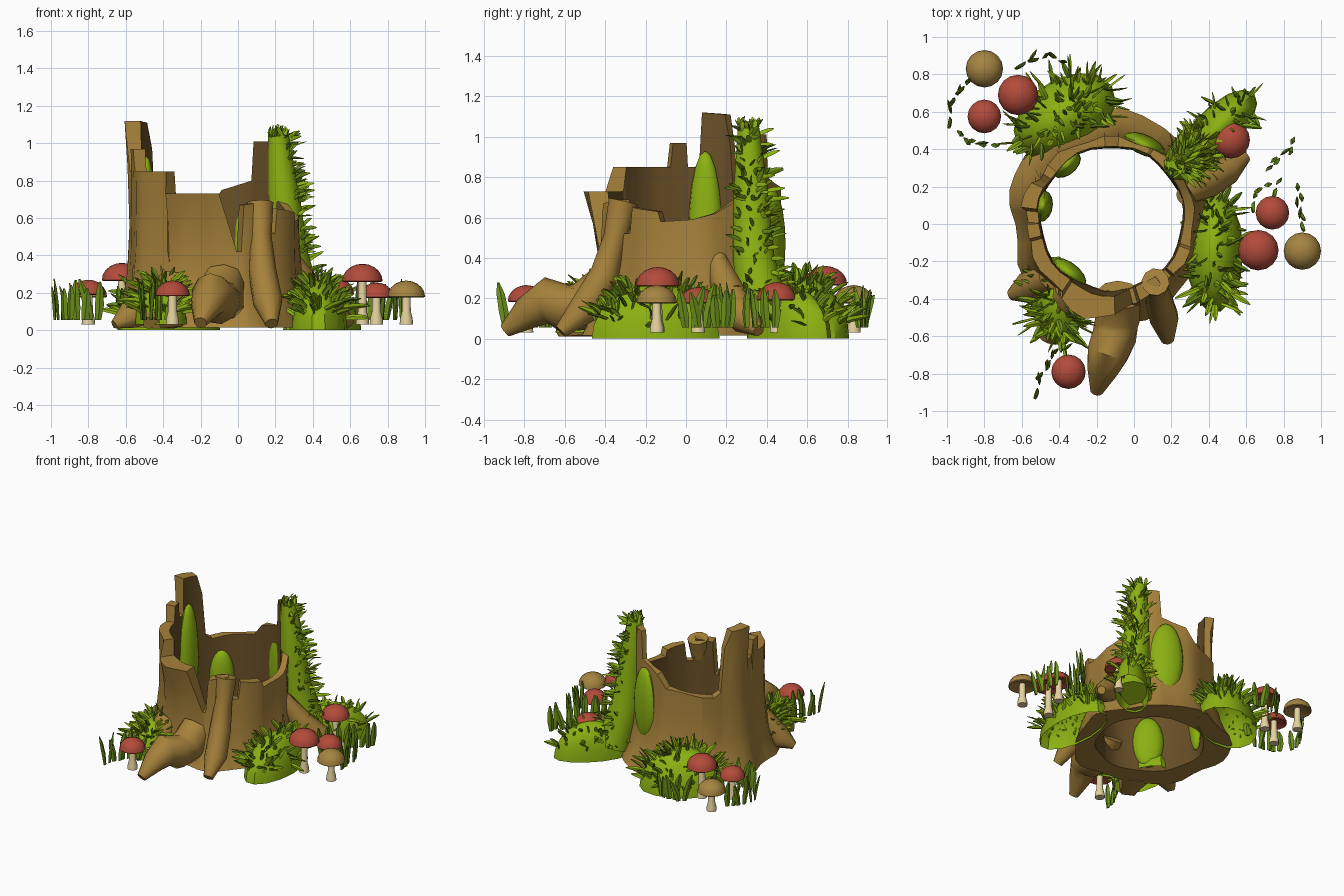
import bpy, bmesh, math, random
from mathutils import Vector, Matrix

if "Cube" in bpy.data.objects:
    bpy.data.objects.remove(bpy.data.objects["Cube"])

random.seed(4)
V = Vector
CX, CY = -0.12, 0.03


def material(name, col):
    m = bpy.data.materials.new(name)
    m.diffuse_color = (*col, 1)
    m.use_nodes = True
    m.node_tree.nodes["Principled BSDF"].inputs["Base Color"].default_value = m.diffuse_color
    return m


BARK = material("bark brown", (0.38, 0.22, 0.043))
DARK = material("inner wood brown", (0.14, 0.078, 0.02))
MOSS = material("moss green", (0.26, 0.44, 0.006))
GRASS = material("grass green", (0.15, 0.28, 0.010))
RED = material("cap red", (0.45, 0.07, 0.042))
TAN = material("cap tan", (0.38, 0.23, 0.053))
CREAM = material("stem cream", (0.79, 0.65, 0.35))


def finish(bm, name, mats, angle=35):
    bmesh.ops.recalc_face_normals(bm, faces=bm.faces[:])
    me = bpy.data.meshes.new(name)
    bm.to_mesh(me)
    bm.free()
    for m in mats:
        me.materials.append(m)
    ob = bpy.data.objects.new(name, me)
    bpy.context.collection.objects.link(ob)
    bpy.ops.object.select_all(action='DESELECT')
    bpy.context.view_layer.objects.active = ob
    ob.select_set(True)
    bpy.ops.object.shade_smooth_by_angle(angle=math.radians(angle))
    return ob


def skin(bm, rings, mat=0, bottom=True):
    """Join rings of points into a capped tube."""
    vs = [[bm.verts.new(p) for p in r] for r in rings]
    n = len(vs[0])
    fs = [bm.faces.new((a[i], a[(i + 1) % n], b[(i + 1) % n], b[i]))
          for a, b in zip(vs, vs[1:]) for i in range(n)]
    fs.append(bm.faces.new(vs[-1]))
    if bottom:
        fs.append(bm.faces.new(vs[0][::-1]))
    for f in fs:
        f.material_index = mat


def tube(bm, pts, radii, sides=9, floor=0.01):
    pts = [V(p) for p in pts]
    rings = []
    for i, (p, r) in enumerate(zip(pts, radii)):
        t = (pts[min(i + 1, len(pts) - 1)] - pts[max(i - 1, 0)]).normalized()
        u = t.cross(V((1, 0.2, 0.1))).normalized()
        w = t.cross(u)
        ring = [p + r * (u * math.cos(k * math.tau / sides) + w * math.sin(k * math.tau / sides))
                for k in range(sides)]
        rings.append([V((q.x, q.y, max(q.z, floor))) for q in ring])
    skin(bm, rings)


def blade(bm, base, d, bend, length, width, side, mat=0):
    d, side = d.normalized(), side.normalized()
    n = d.cross(side).normalized()
    rings = []
    for s, w in ((0, 0.7), (0.35, 1), (0.75, 0.85), (1, 0.25)):
        p = base + d * length * s + bend * s * s
        rings.append([p + side * w * width / 2, p + n * w * width * 0.2,
                      p - side * w * width / 2, p - n * w * width * 0.2])
    skin(bm, rings, mat)


# Hollow stump wall: angle, top height, outward lip
PROFILE = [(-88, .73, .07), (-76, .42, .0), (-73, .42, .0), (-71, .67, .0), (-53, .69, .0),
           (-51, .52, .0), (-44, .52, .0), (-42, .65, .0), (-22, .63, .01), (-20, .58, .01),
           (0, .59, .0), (15, .62, .0), (32, .69, .02), (40, .68, .02), (41, 1.01, .0),
           (59, 1.01, .0), (61, .80, .0), (85, .75, .0), (95, .66, .0), (140, .61, .0),
           (147, .64, .0), (151, .97, .0), (156, 1.11, .03), (173, 1.12, .03), (175, .85, .0), (183, .85, .0),
           (184, .97, .01), (194, .97, .01), (196, .85, .0), (236, .85, .02), (238, .73, .05),
           (255, .73, .09), (272, .73, .07)]
cols = []
for (a, h, l), (a2, h2, l2) in zip(PROFILE, PROFILE[1:]):
    n = max(1, math.ceil((a2 - a) / 13))
    cols += [(a + (a2 - a) * k / n, h + (h2 - h) * k / n, l + (l2 - l) * k / n) for k in range(n)]

bm = bmesh.new()
grid = []
for a, h, lip in cols:
    t = math.radians(a)
    c, s = math.cos(t), math.sin(t)
    mid = 0.443 + 0.012 * (-s) - 0.008 * c + 0.012 * math.sin(9 * t)
    flare = 0.10 + 0.05 * max(0, s) + 0.025 * math.sin(5 * t + 1)
    ring = []
    for k in (0, .12, .27, .5, .78, 1):
        z = max(0.015, h * k)
        r = mid + flare * math.exp(-z / 0.17) + lip * max(0, k - .6) / .4
        ring.append(V((CX + r * c, CY + r * s, z)))
    for k in (1, .5, 0):
        r = 0.38 + 0.01 * k + lip * 0.3 * (k == 1) + 0.006 * math.sin(7 * t)
        ring.append(V((CX + r * c, CY + r * s, max(0.015, h * k))))
    grid.append([bm.verts.new(p) for p in ring])
for i in range(len(grid)):
    a, b = grid[i], grid[(i + 1) % len(grid)]
    for k in range(9):
        f = bm.faces.new((a[k], b[k], b[(k + 1) % 9], a[(k + 1) % 9]))
        f.material_index = 1 if k in (6, 7) else 0
finish(bm, "stump_wall", [BARK, DARK], 28)

# Roots
ROOTS = [([(-.08, -.38, .26), (-.09, -.5, .16), (-.105, -.6, .15), (-.14, -.69, .19), (-.17, -.78, .13),
           (-.2, -.895, .04)], [.12, .125, .12, .115, .085, .035]),
         ([(.115, -.31, .68), (.12, -.35, .5), (.13, -.4, .32), (.16, -.5, .15), (.18, -.62, .035)],
          [.075, .06, .075, .08, .035]),
         ([(.27, .15, .4), (.38, .22, .2), (.5, .29, .1), (.6, .36, .04)], [.05, .09, .08, .03]),
         ([(-.33, -.35, .25), (-.4, -.48, .08), (-.46, -.62, .025)], [.1, .12, .05]),
         ([(-.45, -.28, .25), (-.56, -.34, .08), (-.66, -.38, .025)], [.07, .09, .03])]
bm = bmesh.new()
for p, r in ROOTS:
    tube(bm, p, r, 10)
finish(bm, "roots", [BARK], 42)


# Moss mounds with tufts
def add_tufts(bm, spots, length, width):
    for p, n in spots:
        d = (n * .8 + V((random.uniform(-.6, .6), random.uniform(-.6, .6), random.uniform(0, .9)))).normalized()
        side = d.cross(V((random.uniform(-1, 1), random.uniform(-1, 1), .3)))
        L = length * random.uniform(.6, 1.25)
        blade(bm, p - n * 0.01, d, V((n.x, n.y, -.5)) * L * .3, L, width, side,
              0 if random.random() < .65 else 1)


def mound(name, x, y, rx, ry, h, rot, count, length=.1, base=0):
    bm = bmesh.new()
    R = Matrix.Rotation(math.radians(rot), 3, 'Z')
    rings = []
    for e in (0, 15, 32, 50, 68, 84):
        ce, se = math.cos(math.radians(e)), math.sin(math.radians(e))
        rings.append([V((x, y, base + h * se)) + R @ V((rx * ce * math.cos(k * math.tau / 14),
                      ry * ce * math.sin(k * math.tau / 14), 0)) for k in range(14)])
    skin(bm, rings, 0, False)
    spots = []
    while len(spots) < count:
        e, a = math.asin(random.uniform(.25, 1)), random.uniform(0, math.tau)
        u = V((math.cos(e) * math.cos(a), math.cos(e) * math.sin(a), math.sin(e)))
        p = V((x, y, base)) + R @ V((u.x * rx, u.y * ry, u.z * h))
        if math.hypot(p.x - CX, p.y - CY) > .46:
            spots.append((p, (R @ V((u.x / rx, u.y / ry, u.z / h))).normalized()))
    add_tufts(bm, spots, length, .032)
    finish(bm, name, [MOSS, GRASS])


mound("moss_back_left", -.37, .575, .30, .2, .30, 33, 120)
mound("moss_right", .43, -.15, .155, .325, .27, 0, 120)
mound("moss_front_left", -.41, -.41, .14, .24, .24, 5, 100, .1, .03)
mound("moss_back_right", .45, .51, .27, .12, .26, 45, 60, .075)

# Tall moss column climbing the back right
bm = bmesh.new()
CP = [V(p) for p in ((.215, .31, 1.04), (.24, .32, .75), (.27, .335, .4), (.34, .40, .08))]
CR = [.055, .085, .105, .13]
tube(bm, CP, CR, 14)
spots = []
for i in range(130):
    k = random.uniform(0, 2.8)
    j, f = int(k), k - int(k)
    a = math.radians(random.uniform(-50, 100))
    n = V((math.cos(a), math.sin(a), .1))
    spots.append((CP[j].lerp(CP[j + 1], f) + n * (CR[j] * (1 - f) + CR[j + 1] * f), n))
for i in range(22):
    spots.append((CP[0] + V((random.uniform(-.05, .05), random.uniform(-.05, .05), 0)), V((0, 0, 1))))
add_tufts(bm, spots, .072, .024)
finish(bm, "moss_column", [MOSS, GRASS], 45)

# Smooth moss patches on the wall: angle, radius, middle height, width, half height
bm = bmesh.new()
for a, r, z, w, h in ((170, .375, .5, .085, .43), (130, .375, .3, .09, .22),
                      (232, .37, .24, .11, .2), (66, .43, .47, .12, .28)):
    t = math.radians(a)
    M = (Matrix.Translation((CX + r * math.cos(t), CY + r * math.sin(t), z))
         @ Matrix.Rotation(t, 4, 'Z') @ Matrix.Diagonal((.055, w, h, 1)))
    bmesh.ops.create_uvsphere(bm, u_segments=14, v_segments=10, radius=1, matrix=M)
finish(bm, "moss_patches", [MOSS])


# Mushrooms
def lathe(name, x, y, prof, mat, sides=16):
    bm = bmesh.new()
    skin(bm, [[V((x + r * math.cos(k * math.tau / sides), y + r * math.sin(k * math.tau / sides), z))
               for k in range(sides)] for r, z in prof])
    finish(bm, name, [mat], 40)


for i, (x, y, r, top, m) in enumerate([
        (-.62, .69, .108, .36, RED), (-.8, .575, .09, .27, RED), (-.8, .83, .1, .265, TAN),
        (.52, .45, .1, .28, RED), (.665, -.14, .108, .355, RED), (.74, .06, .09, .255, RED),
        (.9, -.145, .1, .265, TAN), (-.35, -.79, .092, .265, RED)]):
    h = r * .85
    cap = [(r * .25, top - h * .8), (r * .93, top - h - .005), (r, top - h)]
    cap += [(r * math.cos(math.radians(e)), top - h + h * math.sin(math.radians(e)))
            for e in (18, 36, 54, 72, 87)]
    lathe(f"mushroom_cap_{i}", x, y, cap, m)
    lathe(f"mushroom_stem_{i}", x, y, [(.036, .03), (.034, .06), (.024, .1), (.022, top - h * .7)], CREAM, 10)

# Tall grass blades around the mushrooms, leaning along the clump edge
bm = bmesh.new()
for x, y, a in ((-.98, .58, 90), (-.95, .68, 60), (-.9, .74, 50), (-.91, .47, 130), (-.84, .44, 160),
                (-.77, .43, 170), (-.57, .87, 40), (-.5, .885, 20), (-.41, .88, -30), (-.62, .53, 120),
                (.73, .32, 60), (.78, .36, 50), (.84, .42, 80), (.76, .2, 70), (.69, .2, 30),
                (.88, .17, 110), (.89, .02, 100), (.88, .08, 110), (.64, .13, 80), (-.51, -.87, 80),
                (-.48, -.79, 50), (-.45, -.73, 60), (-.4, -.68, 20)):
    t = math.radians(a)
    run = V((math.cos(t), math.sin(t), 0))
    out = V((run.y, -run.x, 0)) * (1 if x > 0 else -1)
    for k in (-1, 1):
        blade(bm, V((x, y, .055)) + run * .022 * k, V((0, 0, 1)) + run * .12 * k,
              run * random.uniform(-.03, .04) + out * .015, random.uniform(.15, .23), .048, run + out * .25)
finish(bm, "grass_blades", [GRASS])
